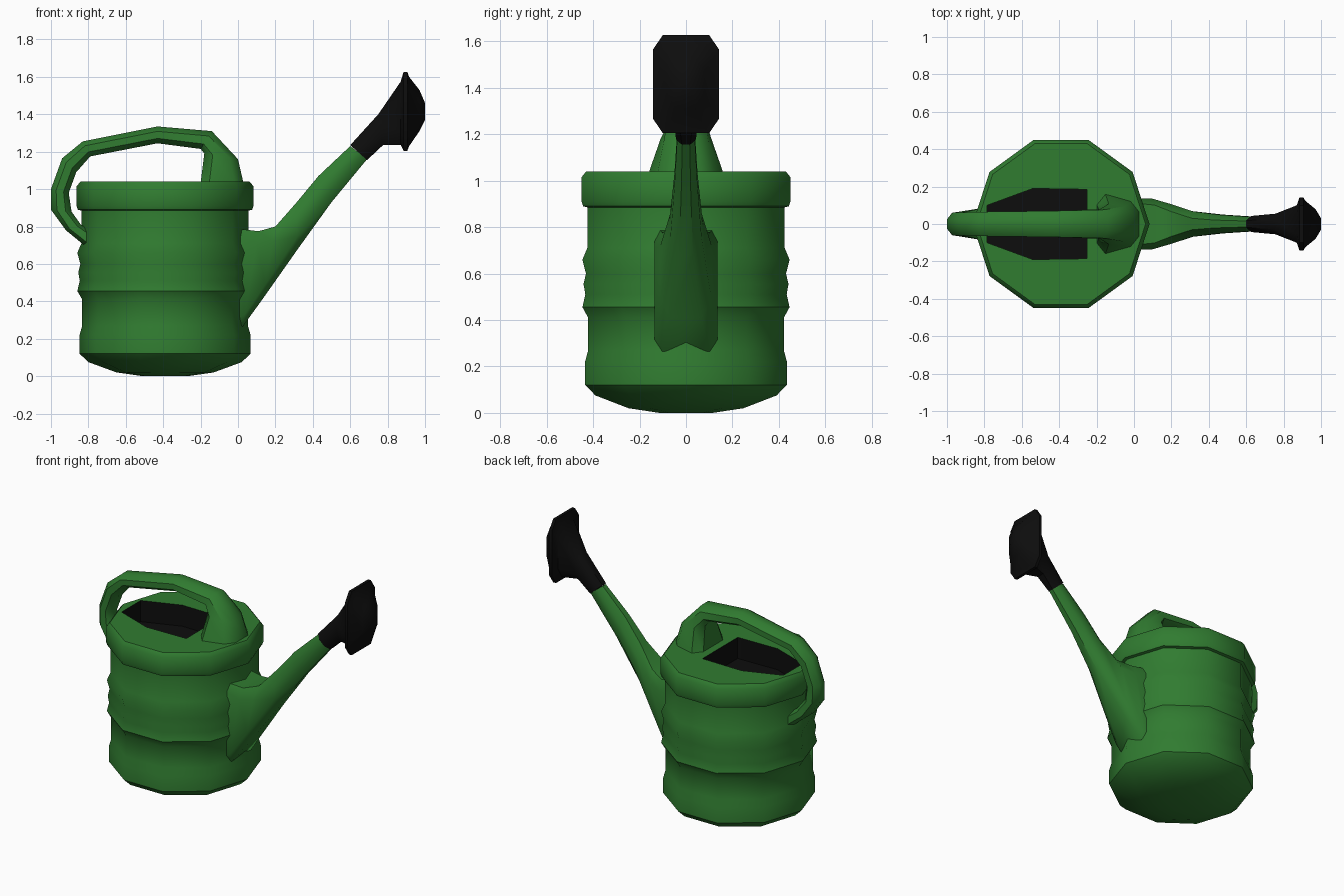
import bpy, bmesh, math
from mathutils import Vector

if "Cube" in bpy.data.objects:
    bpy.data.objects.remove(bpy.data.objects["Cube"])


def material(name, rgb):
    m = bpy.data.materials.new(name)
    m.diffuse_color = (*rgb, 1)
    m.use_nodes = True
    m.node_tree.nodes["Principled BSDF"].inputs["Base Color"].default_value = m.diffuse_color
    return m


GREEN = material("green plastic", (0.03, 0.2, 0.03))
BLACK = material("black plastic", (0.004, 0.004, 0.004))
CX = -0.39  # body axis


def finish(bm, name, mat, angle=40, recalc=True):
    if recalc:
        bmesh.ops.recalc_face_normals(bm, faces=bm.faces)
    me = bpy.data.meshes.new(name)
    bm.to_mesh(me)
    bm.free()
    ob = bpy.data.objects.new(name, me)
    bpy.context.collection.objects.link(ob)
    me.materials.append(mat)
    bpy.ops.object.select_all(action='DESELECT')
    ob.select_set(True)
    bpy.context.view_layer.objects.active = ob
    bpy.ops.object.shade_smooth_by_angle(angle=math.radians(angle))
    return ob


def bridge(bm, rings):
    for a, b in zip(rings, rings[1:]):
        n = len(a)
        for i in range(n):
            j = (i + 1) % n
            bm.faces.new((a[i], a[j], b[j], b[i]))


def decagon(r, z):
    return [Vector((CX + r * math.cos(i * math.pi / 5), r * math.sin(i * math.pi / 5), z))
            for i in range(10)]


def loft(name, mat, stations):
    """Octagonal rings: (lower x,z), (upper x,z), lower half width, upper half width, squareness."""
    bm = bmesh.new()
    rings = []
    for (x0, z0), (x1, z1), w0, w1, s in stations:
        ring = []
        for v, u in ((-1, s), (-s, 1), (s, 1), (1, s), (1, -s), (s, -1), (-s, -1), (-1, -s)):
            t = (v + 1) / 2
            w = w0 + (w1 - w0) * t
            ring.append(bm.verts.new((x0 + (x1 - x0) * t, u * w, z0 + (z1 - z0) * t)))
        rings.append(ring)
    bridge(bm, rings)
    bm.faces.new(rings[0])
    bm.faces.new(rings[-1])
    return finish(bm, name, mat)


# ten-sided body with domed base, ribs and rim band
profile = [(0.12, 0.0), (0.26, 0.02), (0.41, 0.075), (0.457, 0.12), (0.457, 0.22), (0.443, 0.27),
           (0.443, 0.41), (0.469, 0.455), (0.456, 0.51), (0.464, 0.555), (0.453, 0.60),
           (0.469, 0.66), (0.447, 0.71), (0.447, 0.885), (0.466, 0.89), (0.473, 0.91),
           (0.473, 1.015), (0.452, 1.04)]
bm = bmesh.new()
rings = [[bm.verts.new(p) for p in decagon(r, z)] for r, z in profile]
bridge(bm, rings)
bm.faces.new(rings[0])
finish(bm, "body", GREEN)

# lid with filling opening
hole = [(-0.25, 0.185), (-0.54, 0.19), (-0.785, 0.1), (-0.785, -0.1), (-0.54, -0.19), (-0.25, -0.185)]
bm = bmesh.new()
edges = []
for loop in (decagon(0.452, 1.04), [(x, y, 1.04) for x, y in hole]):
    vs = [bm.verts.new(p) for p in loop]
    edges += [bm.edges.new((vs[i], vs[(i + 1) % len(vs)])) for i in range(len(vs))]
bmesh.ops.triangle_fill(bm, edges=edges, use_beauty=True, normal=(0, 0, 1))
for f in bm.faces:
    f.normal_update()
    if f.normal.z < 0:
        f.normal_flip()
finish(bm, "lid", GREEN, recalc=False)

# dark inside of the opening
bm = bmesh.new()
low = [bm.verts.new((x, y, 0.9)) for x, y in hole]
top = [bm.verts.new((x, y, 1.04)) for x, y in hole]
bridge(bm, [top, low])
bm.faces.new(low)
finish(bm, "opening_inside", BLACK, 30, recalc=False)

# handle: inner and outer line of the bow, flaring onto the lid
loft("handle", GREEN, [
    ((-0.20, 1.03), (0.03, 1.03), 0.175, 0.11, 0.6),
    ((-0.18, 1.19), (-0.0, 1.16), 0.115, 0.09, 0.5),
    ((-0.20, 1.215), (-0.14, 1.31), 0.08, 0.075, 0.45),
    ((-0.43, 1.245), (-0.43, 1.335), 0.07, 0.07, 0.42),
    ((-0.79, 1.175), (-0.83, 1.255), 0.065, 0.065, 0.42),
    ((-0.865, 1.09), (-0.94, 1.165), 0.062, 0.062, 0.42),
    ((-0.905, 0.98), (-1.0, 1.0), 0.06, 0.06, 0.42),
    ((-0.89, 0.88), (-1.0, 0.89), 0.062, 0.06, 0.42),
    ((-0.84, 0.81), (-0.92, 0.78), 0.075, 0.07, 0.5),
    ((-0.79, 0.78), (-0.81, 0.69), 0.09, 0.085, 0.5)])

# spout: squared foot tapering to a slim tube
loft("spout", GREEN, [
    ((-0.02, 0.26), (-0.02, 0.79), 0.135, 0.135, 0.85),
    ((0.025, 0.265), (0.11, 0.775), 0.135, 0.135, 0.75),
    ((0.13, 0.41), (0.20, 0.80), 0.11, 0.11, 0.6),
    ((0.32, 0.68), (0.31, 0.925), 0.068, 0.068, 0.45),
    ((0.50, 0.93), (0.43, 1.07), 0.05, 0.05, 0.42),
    ((0.69, 1.16), (0.60, 1.23), 0.038, 0.038, 0.42)])

# sprinkler rose
loft("rose", BLACK, [
    ((0.69, 1.155), (0.60, 1.235), 0.043, 0.043, 0.42),
    ((0.775, 1.235), (0.75, 1.40), 0.055, 0.055, 0.5),
    ((0.87, 1.235), (0.87, 1.575), 0.1, 0.1, 0.6),
    ((0.885, 1.205), (0.885, 1.627), 0.143, 0.143, 0.7),
    ((0.905, 1.205), (0.905, 1.627), 0.143, 0.143, 0.7),
    ((0.915, 1.23), (0.915, 1.60), 0.125, 0.125, 0.65),
    ((0.97, 1.31), (0.97, 1.53), 0.08, 0.08, 0.5),
    ((1.0, 1.37), (1.0, 1.46), 0.03, 0.03, 0.42)])
